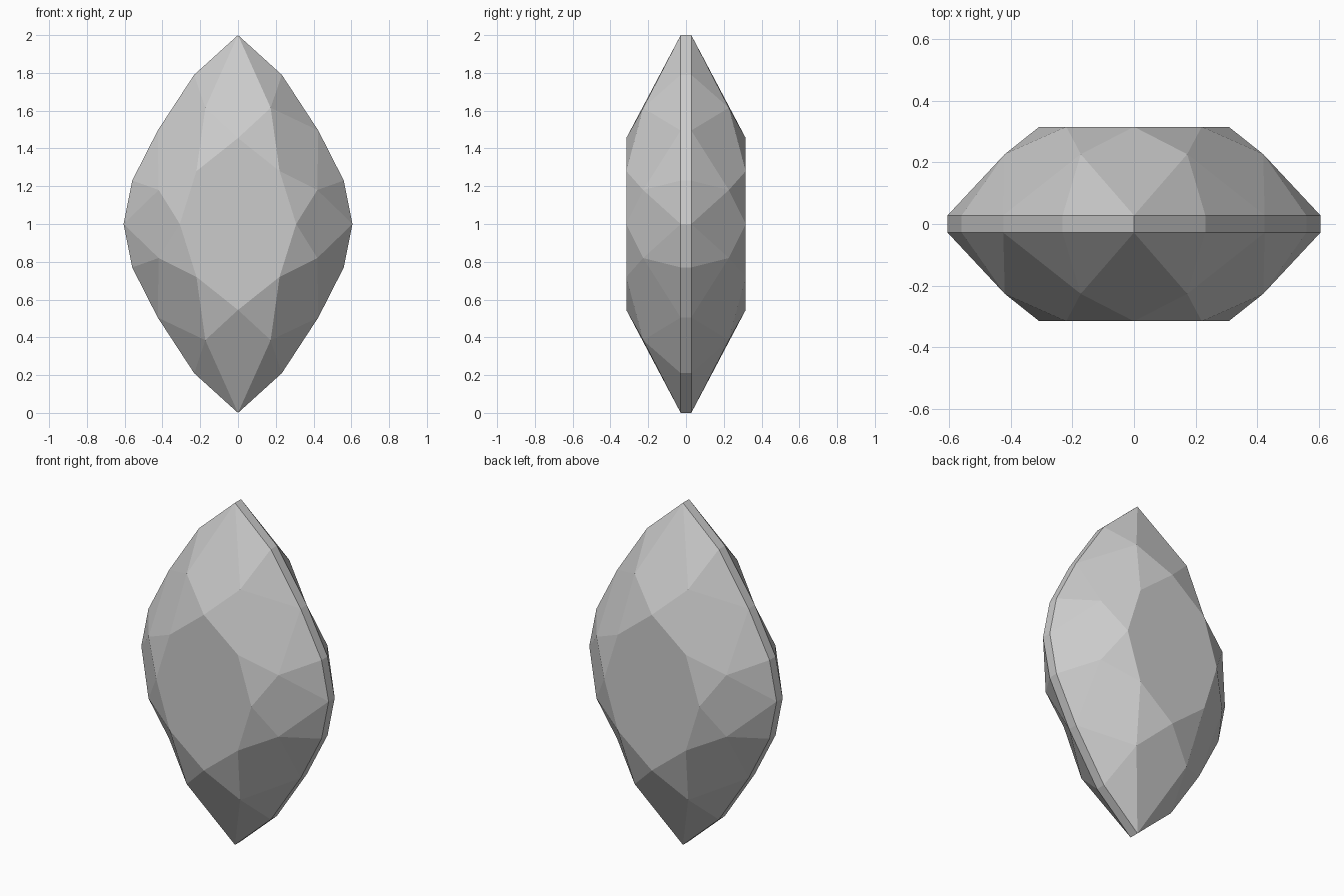
import bpy
import bmesh

if "Cube" in bpy.data.objects:
    bpy.data.objects.remove(bpy.data.objects["Cube"])

GIRDLE_Y, MID_Y, TABLE_Y = 0.028, 0.227, 0.316


def full_ring(half):
    """Mirror the right-hand points (listed top to bottom) into a closed ring."""
    left = [(-x, z) for x, z in reversed(half) if x > 0]
    return half + left


def right_half(quarter):
    """Mirror the upper-right quarter about the mid height."""
    return quarter + [(x, -z) for x, z in reversed(quarter) if z > 0]


# Facet outlines as (x, z above the centre), clockwise from the top
girdle = full_ring(right_half([(0, 1), (0.232, 0.79), (0.425, 0.495), (0.56, 0.23), (0.606, 0)]))
mid = full_ring(right_half([(0.173, 0.615), (0.42, 0.18)]))
table = full_ring(right_half([(0, 0.455), (0.22, 0.28), (0.308, 0)]))

bm = bmesh.new()


def add_ring(points, y):
    return [bm.verts.new((x, y, z + 1)) for x, z in points]


def add_crown(side):
    """Brilliant-cut facets of one side; returns its girdle ring."""
    g = add_ring(girdle, side * GIRDLE_Y)
    m = add_ring(mid, side * MID_Y)
    t = add_ring(table, side * TABLE_Y)
    bm.faces.new(t)
    for i in range(8):
        j = (i + 1) % 8
        bm.faces.new((t[i], m[i], t[j]))                      # star facet
        bm.faces.new((t[i], m[i - 1], g[2 * i], m[i]))        # kite facet
        bm.faces.new((m[i], g[2 * i], g[2 * i + 1]))          # girdle facets
        bm.faces.new((m[i], g[2 * i + 1], g[(2 * i + 2) % 16]))
    return g


front, back = add_crown(-1), add_crown(1)

# Thin flat band joining the two halves
for i in range(16):
    j = (i + 1) % 16
    bm.faces.new((front[i], front[j], back[j], back[i]))

bmesh.ops.recalc_face_normals(bm, faces=bm.faces)
mesh = bpy.data.meshes.new("faceted_gem")
bm.to_mesh(mesh)
bm.free()
bpy.context.collection.objects.link(bpy.data.objects.new("faceted_gem", mesh))
